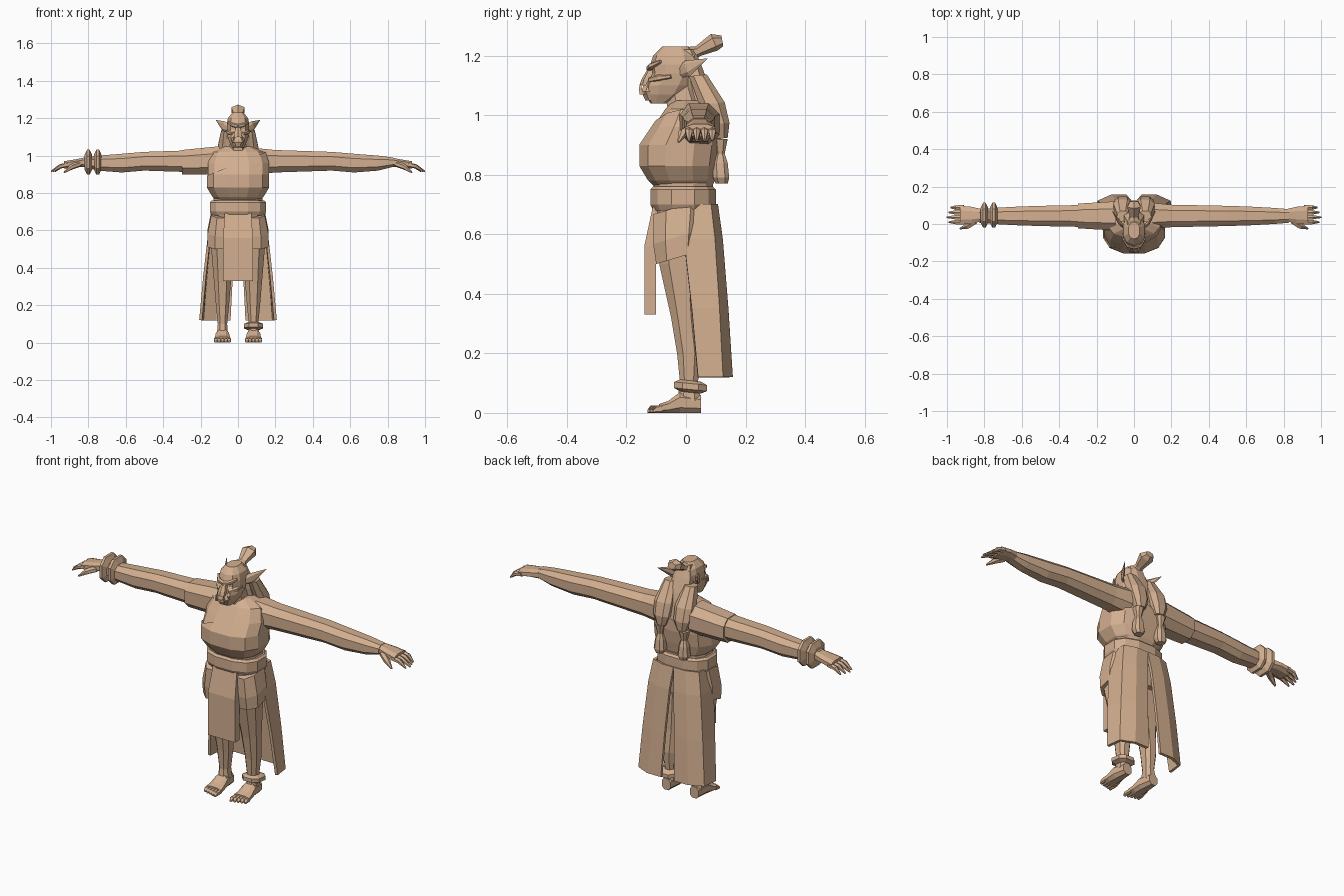
import bpy, bmesh, math
from mathutils import Vector

if "Cube" in bpy.data.objects:
    bpy.data.objects.remove(bpy.data.objects["Cube"])

tan = bpy.data.materials.new("warm_tan")
tan.use_nodes = True
tan.diffuse_color = (.65, .43, .28, 1)
tan.node_tree.nodes["Principled BSDF"].inputs["Base Color"].default_value = tan.diffuse_color


def finish(name, bm, mirror=False, thickness=None):
    """Turn a bmesh into a flat shaded object with optional modifiers."""
    bmesh.ops.recalc_face_normals(bm, faces=bm.faces)
    mesh = bpy.data.meshes.new(name)
    bm.to_mesh(mesh)
    bm.free()
    mesh.materials.append(tan)
    obj = bpy.data.objects.new(name, mesh)
    bpy.context.collection.objects.link(obj)
    if thickness:
        solid = obj.modifiers.new("thickness", 'SOLIDIFY')
        solid.thickness = thickness
        solid.offset = 0
    if mirror:
        obj.modifiers.new("mirror", 'MIRROR')
    return obj


def bridge(bm, rows, closed):
    """Join neighbouring rows of points with faces; closed rows also get end caps."""
    loops = [[bm.verts.new(point) for point in row] for row in rows]
    count = len(loops[0])
    for lower, upper in zip(loops, loops[1:]):
        for i in range(count if closed else count - 1):
            j = (i + 1) % count
            bm.faces.new((lower[i], lower[j], upper[j], upper[i]))
    if closed:
        bm.faces.new(loops[0])
        bm.faces.new(loops[-1])


def unit_ring(sides, power):
    """A rounded polygon that exactly fills the square from minus one to one."""
    points = []
    for i in range(sides):
        angle = (i + .5) * math.tau / sides
        c, s = math.cos(angle), math.sin(angle)
        points.append((math.copysign(abs(c) ** power, c), math.copysign(abs(s) ** power, s)))
    widest = max(u for u, v in points)
    highest = max(v for u, v in points)
    return [(u / widest, v / highest) for u, v in points]


def loft_mesh(sections, axis='z', sides=8, centre=0, tilt=0, grow=0):
    """Sections give position on the axis, half width about the centre, and low and high bound of the other axis."""
    rings = []
    for along, half, low, high in sections:
        ring = []
        for u, v in unit_ring(sides, .8):
            a = centre + u * (half + grow)
            b = (low + high) / 2 + v * ((high - low) / 2 + grow)
            shifted = along + tilt * b
            ring.append({'x': (shifted, a, b), 'y': (a, shifted, b), 'z': (a, b, shifted)}[axis])
        rings.append(ring)
    bm = bmesh.new()
    bridge(bm, rings, closed=True)
    return bm


def loft(name, sections, mirror=False, **options):
    return finish(name, loft_mesh(sections, **options), mirror)


def tube(name, path, radii, flat=1, mirror=False):
    """Sweep a hexagon of changing radius along a path."""
    points = [Vector(p) for p in path]
    rings = []
    for i, (point, radius) in enumerate(zip(points, radii)):
        before, after = points[max(i - 1, 0)], points[min(i + 1, len(points) - 1)]
        direction = (after - before).normalized()
        side = direction.cross(Vector((0, 0, 1))).normalized()
        up = side.cross(direction)
        rings.append([point + radius * (side * u * flat + up * v) for u, v in unit_ring(6, 1)])
    bm = bmesh.new()
    bridge(bm, rings, closed=True)
    return finish(name, bm, mirror)


# Torso, and the tunic that covers it below a slanted neckline
chest = [(.76, .11, -.1, .08), (.78, .13, -.12, .09), (.83, .16, -.15, .1),
         (.9, .16, -.15, .11), (.96, .16, -.11, .11), (1.02, .14, -.07, .1), (1.05, .07, -.04, .08)]
loft("torso", chest, sides=12)
tunic = loft_mesh(chest, sides=12, grow=.007)
bmesh.ops.bisect_plane(tunic, geom=tunic.verts[:] + tunic.edges[:] + tunic.faces[:],
                       plane_co=(0, 0, .96), plane_no=(-.4, 0, 1), clear_outer=True)
finish("tunic", tunic)
loft("neck", [(1, .05, -.06, .07), (1.1, .04, -.07, .04)])

# Waist sash, hips and front cloth
loft("waist", [(.7, .13, -.11, .09), (.79, .13, -.11, .09)], sides=12)
loft("sash", [(.68, .14, -.11, .09), (.7, .15, -.12, .1), (.75, .15, -.12, .1), (.76, .14, -.11, .09)], sides=12)
loft("hips", [(.54, .13, -.08, .07), (.69, .13, -.11, .09)], sides=12)
loft("front_cloth", [(.33, .08, -.14, -.1), (.56, .08, -.14, -.1), (.7, .07, -.11, -.08)], sides=4)

# Split back skirt: one flaring panel, mirrored
waistline = [(.13, -.03), (.13, .08), (.07, .1), (0, .1)]
hemline = [(.2, .04), (.19, .12), (.12, .15), (.04, .15)]
rows = []
for drop in (0, .2, .6, 1):
    flare = drop ** .7
    rows.append([Vector((*top, .7)).lerp(Vector((*hem, .7)), flare) - Vector((0, 0, drop * .58))
                 for top, hem in zip(waistline, hemline)])
skirt = bmesh.new()
bridge(skirt, rows, closed=False)
finish("back_skirt", skirt, mirror=True, thickness=.015)

# Legs, short trousers and feet
leg_x = .083
loft("shorts", [(.53, .08, -.1, .04), (.6, .08, -.11, .05), (.7, .06, -.11, .06)],
     mirror=True, centre=leg_x, tilt=.3)
loft("leg", [(.04, .03, -.03, .05), (.1, .025, -.02, .04), (.2, .035, -.03, .05),
             (.32, .045, -.05, .04), (.5, .06, -.09, .04), (.62, .07, -.1, .05)], mirror=True, centre=leg_x)
loft("foot", [(.05, .025, 0, .06), (-.02, .035, 0, .07), (-.06, .04, 0, .04), (-.09, .045, 0, .03)],
     mirror=True, centre=leg_x, axis='y')
for i in range(-2, 3):
    tip = -.11 + i * .005
    loft("toe", [(-.08, .008, 0, .026), (tip, .009, 0, .024), (tip - .01, .006, 0, .01)],
         mirror=True, centre=leg_x + i * .018, axis='y', sides=6)
loft("anklet", [(.07, .03, -.02, .05), (.08, .05, -.04, .07), (.1, .05, -.04, .07), (.11, .03, -.02, .05)],
     centre=leg_x, tilt=-.1)

# Arms and hands
arm_y = .043
loft("arm", [(.1, .07, .9, 1.04), (.2, .06, .91, 1.03), (.5, .054, .92, 1.02), (.62, .05, .91, 1.01),
             (.75, .043, .92, 1), (.83, .036, .94, .99)], mirror=True, centre=arm_y, axis='x')
loft("palm", [(.82, .034, .94, .99), (.87, .045, .94, .98), (.93, .05, .93, .97)],
     mirror=True, centre=arm_y + .004, axis='x')
for i in range(4):
    y = .01 + i * .026
    reach = 1 - .01 * abs(i - 1)
    tube("finger", [(.91, y, .95), (.95, y, .943), (reach, y, .915)], [.013, .012, .004], mirror=True)
tube("thumb", [(.85, .015, .955), (.89, -.01, .94), (.93, -.025, .91)], [.016, .015, .004], mirror=True)

# Sleeve and wrist rings on the right arm only
loft("sleeve", [(-.3, .066, .9, 1.03), (-.1, .078, .9, 1.05)], centre=arm_y, axis='x')
for x in (-.8, -.75):
    profile = [(-.02, .04), (-.007, .067), (.007, .067), (.02, .04)]
    loft("wrist_ring", [(x + offset, radius, .965 - radius, .965 + radius) for offset, radius in profile],
         centre=arm_y + .004, axis='x')

# Head and face
loft("head", [(1.04, .03, -.12, -.06), (1.07, .046, -.136, 0), (1.1, .055, -.138, .025), (1.14, .06, -.116, .04),
              (1.17, .06, -.12, .046), (1.2, .054, -.11, .04), (1.23, .03, -.08, .01)], sides=10)
loft("muzzle", [(1.05, .025, -.137, -.09), (1.08, .036, -.15, -.09), (1.12, .02, -.136, -.09)])
loft("lower_lip", [(1.07, .026, -.157, -.12), (1.08, .028, -.157, -.12)], sides=6)
loft("nose", [(1.1, .02, -.156, -.11), (1.12, .02, -.15, -.11), (1.16, .01, -.126, -.1)], sides=6)
tube("brow", [(0, -.122, 1.157), (.03, -.116, 1.165), (.055, -.085, 1.18)], [.011, .011, .006], mirror=True)
tube("cheek", [(.026, -.12, 1.118), (.048, -.09, 1.125), (.06, -.05, 1.13)], [.01, .013, .006], mirror=True)
loft("tusk", [(1.07, .005, -.156, -.144), (1.09, .004, -.158, -.148), (1.105, .001, -.155, -.152)],
     mirror=True, centre=.021, sides=4)
tube("ear", [(.05, -.02, 1.145), (.075, .005, 1.157), (.118, .072, 1.19)], [.02, .028, .001],
     flat=.35, mirror=True)

# Hair: topknot, nape and two bound tails
tube("topknot", [(0, 0, 1.2), (0, .04, 1.215), (0, .095, 1.245), (0, .122, 1.25)],
     [.03, .018, .03, .018], flat=1.2)
loft("nape_hair", [(1.02, .07, .02, .1), (1.09, .06, 0, .08), (1.16, .05, -.01, .055), (1.22, .035, -.03, .03)])
loft("hair_tail_top", [(.91, .025, .09, .14), (.96, .045, .075, .146), (1.03, .05, .045, .13),
                       (1.13, .03, .01, .07)], mirror=True, centre=.06, tilt=.1)
loft("hair_tail_tip", [(.77, .02, .1, .14), (.79, .03, .09, .145), (.84, .024, .09, .14), (.87, .014, .1, .13),
                       (.92, .026, .09, .14)], mirror=True, centre=.07)
